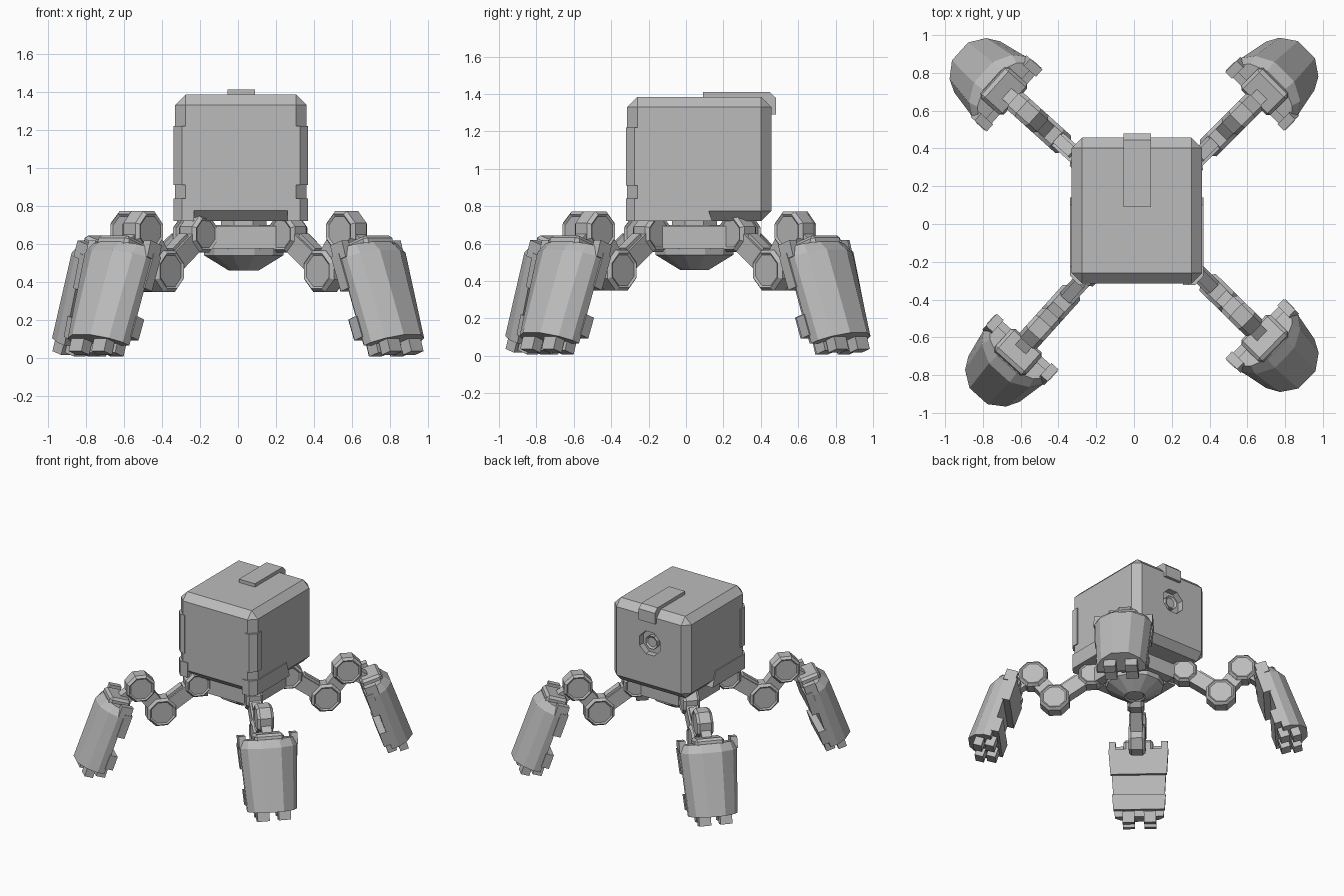
import bpy, bmesh
from math import sin, cos, pi, radians
from mathutils import Matrix, Vector

if "Cube" in bpy.data.objects:
    bpy.data.objects.remove(bpy.data.objects["Cube"], do_unlink=True)

grey = bpy.data.materials.new("plain_grey")
grey.use_nodes = True
colour = (0.5, 0.5, 0.5, 1)
grey.diffuse_color = colour
grey.node_tree.nodes["Principled BSDF"].inputs["Base Color"].default_value = colour

UPRIGHT = Matrix.Rotation(pi / 2, 4, "X")   # profile x, y -> x, z
ALONG_X = Matrix(((0, 0, 1, 0), (1, 0, 0, 0), (0, 1, 0, 0), (0, 0, 0, 1)))  # profile x, y -> y, z
FLAT = Matrix.Identity(4)


def finish(name, bm, matrix=FLAT):
    bm.transform(matrix)
    bmesh.ops.recalc_face_normals(bm, faces=bm.faces)
    mesh = bpy.data.meshes.new(name)
    bm.to_mesh(mesh)
    bm.free()
    mesh.materials.append(grey)
    ob = bpy.data.objects.new(name, mesh)
    bpy.context.collection.objects.link(ob)
    return ob


def loft(name, rings, matrix=FLAT, inset=None):
    """Join equal rings of points and cap both ends, with optional sunken caps."""
    bm = bmesh.new()
    loops = [[bm.verts.new(p) for p in ring] for ring in rings]
    n = len(loops[0])
    for a, b in zip(loops, loops[1:]):
        for i in range(n):
            bm.faces.new((a[i], a[(i + 1) % n], b[(i + 1) % n], b[i]))
    caps = [bm.faces.new(loops[0]), bm.faces.new(loops[-1])]
    if inset:
        bmesh.ops.recalc_face_normals(bm, faces=bm.faces)
        bmesh.ops.inset_individual(bm, faces=caps, thickness=inset, depth=-inset * 0.7)
    return finish(name, bm, matrix)


def prism(name, pts, lo, hi, matrix=FLAT, inset=None):
    return loft(name, [[(x, y, z) for x, y in pts] for z in (lo, hi)], matrix, inset)


def ngon(radius, sides=8, x=0, y=0):
    return [(x + radius * cos(2 * pi * (i + 0.5) / sides),
             y + radius * sin(2 * pi * (i + 0.5) / sides)) for i in range(sides)]


def box(name, x, y, z, matrix=FLAT, bevel=0):
    bm = bmesh.new()
    bmesh.ops.create_cube(bm, size=1)
    for v in bm.verts:
        v.co = [a[0] + (c + 0.5) * (a[1] - a[0]) for a, c in zip((x, y, z), v.co)]
    if bevel:
        bmesh.ops.bevel(bm, geom=bm.edges[:], offset=bevel, segments=1,
                        profile=0.5, affect="EDGES")
    return finish(name, bm, matrix)


def bar(name, a, b, half, thick, matrix):
    a, b = Vector(a), Vector(b)
    d = (b - a).normalized()
    n = Vector((-d.y, d.x)) * half
    return prism(name, [a + n, b + n, b - n, a - n], -thick / 2, thick / 2, matrix @ UPRIGHT)


# Cube body with a round port cut into the back
CX = 0.015
body = box("body", (-0.33, 0.36), (-0.315, 0.457), (0.72, 1.385), bevel=0.055)
port = Matrix.Translation((CX - 0.01, 0.457, 1.11)) @ UPRIGHT
cutter = prism("port_cutter", ngon(0.1), -0.05, 0.05, port)
cutter.hide_render = True
cutter.hide_viewport = True
cut = body.modifiers.new("port", "BOOLEAN")
cut.operation = "DIFFERENCE"
cut.object = cutter
cut.solver = "EXACT"
prism("port_ring", ngon(0.055), 0.02, 0.06, port, inset=0.015)

# Latch over the top rear edge
prism("top_latch", [(0.09, 1.36), (0.09, 1.412), (0.445, 1.412), (0.48, 1.38),
                    (0.48, 1.29), (0.45, 1.29), (0.43, 1.36)], -0.055, 0.09, ALONG_X)

# Chamfered front corner guards and lower side brackets
for side, s in (("left", 1), ("right", -1)):
    outer, edge, inner = (CX + k * s for k in (0.353, 0.31, 0.27))
    prism(side + "_corner_guard", [(inner, -0.322), (edge, -0.322), (outer, -0.275),
                                   (outer, -0.222), (inner, -0.222)], 0.91, 1.22)
    loft(side + "_lower_bracket",
         [[(x, front, 0.72), (x, front, 0.84), (x, 0.1, 0.84), (x, 0.14, 0.72)]
          for x, front in ((CX + 0.245 * s, -0.322), (edge, -0.322), (outer, -0.275))])

# Hub beneath the body
HUB = Matrix.Translation((0.03, 0.045, 0))
prism("neck", ngon(0.13), 0.66, 0.74, HUB)
prism("hub", ngon(0.215), 0.57, 0.7, HUB)
for i in range(4):
    box("hub_plate", (0.17, 0.25), (-0.17, 0.17), (0.575, 0.695),
        HUB @ Matrix.Rotation(i * pi / 2, 4, "Z"))
loft("hub_dome", [[(x, y, z) for x, y in ngon(r, 12)]
                  for r, z in ((0.22, 0.585), (0.215, 0.54), (0.08, 0.46))], HUB, inset=0.012)

# Half-round section of the foot shell, as width and depth fractions
SHELL = [(-1, 0), (-1, 0.3), (-0.8, 0.68), (-0.35, 1), (0.35, 1), (0.8, 0.68), (1, 0.3), (1, 0)]


def shell_ring(width, depth, w):
    return [(u * width, 0.05 + v * depth, w) for u, v in SHELL]


def foot(name, leg):
    # Foot frame: x across, y outward, z down the tilted foot
    t = radians(18)
    frame = leg @ Matrix(((0, cos(t), sin(t), 0.86), (1, 0, 0, 0),
                          (0, sin(t), -cos(t), 0.56), (0, 0, 0, 1)))
    loft(name + "_foot_shell", [shell_ring(0.195, 0.12, 0.0), shell_ring(0.212, 0.165, 0.06),
                                shell_ring(0.182, 0.185, 0.535)], frame)
    box(name + "_foot_cap", (-0.11, 0.11), (0.0, 0.165), (-0.04, 0.06), frame, 0.018)
    # Inner plates leave a recess between them
    for part, a, b in (("upper", 0.03, 0.22), ("lower", 0.375, 0.49)):
        loft(name + "_" + part + "_foot_plate",
             [[(x, y, w) for x, y in ((-k, 0), (k, 0), (k, 0.06), (-k, 0.06))]
              for w, k in ((a, 0.226 - a * 0.07), (b, 0.226 - b * 0.07))], frame)
    for s in (-1, 1):
        ear = sorted((s * 0.17, s * 0.22))
        box(name + "_foot_ear", ear, (0.01, 0.1), (-0.03, 0.06), frame)
        toe = sorted((s * 0.035, s * 0.125))
        box(name + "_inner_toe", toe, (0.015, 0.085), (0.5, 0.585), frame)
        box(name + "_outer_toe", toe, (0.105, 0.17), (0.5, 0.605), frame)


def make_leg(name, x, y, azimuth):
    leg = Matrix.Translation((x, y, 0)) @ Matrix.Rotation(radians(azimuth), 4, "Z")
    hip, knee, ankle = (0.33, 0.652), (0.605, 0.458), (0.765, 0.667)
    bar(name + "_hip_arm", (0.18, 0.635), hip, 0.05, 0.08, leg)
    # Joint discs with chamfered rims and sunken caps
    for part, (r, z), size in (("hip", hip, 0.104), ("knee", knee, 0.118), ("ankle", ankle, 0.114)):
        loft(name + "_" + part + "_joint",
             [[(px, py, d) for px, py in ngon(size * k, 8, r, z)]
              for d, k in ((-0.062, 0.85), (-0.042, 1), (0.042, 1), (0.062, 0.85))],
             leg @ UPRIGHT, inset=0.012)
    bar(name + "_upper_link", hip, knee, 0.055, 0.09, leg)
    bar(name + "_upper_link_rib", (0.42, 0.61), (0.53, 0.532), 0.055, 0.06, leg)
    bar(name + "_lower_link", knee, ankle, 0.06, 0.08, leg)
    bar(name + "_foot_link", ankle, (0.94, 0.55), 0.045, 0.075, leg)
    foot(name, leg)


make_leg("back_left", 0.03, 0.04, 45)
make_leg("front_left", 0.025, 0.05, -44.5)
make_leg("back_right", 0.007, 0.078, 138)
make_leg("front_right", 0.012, 0.017, 228)
